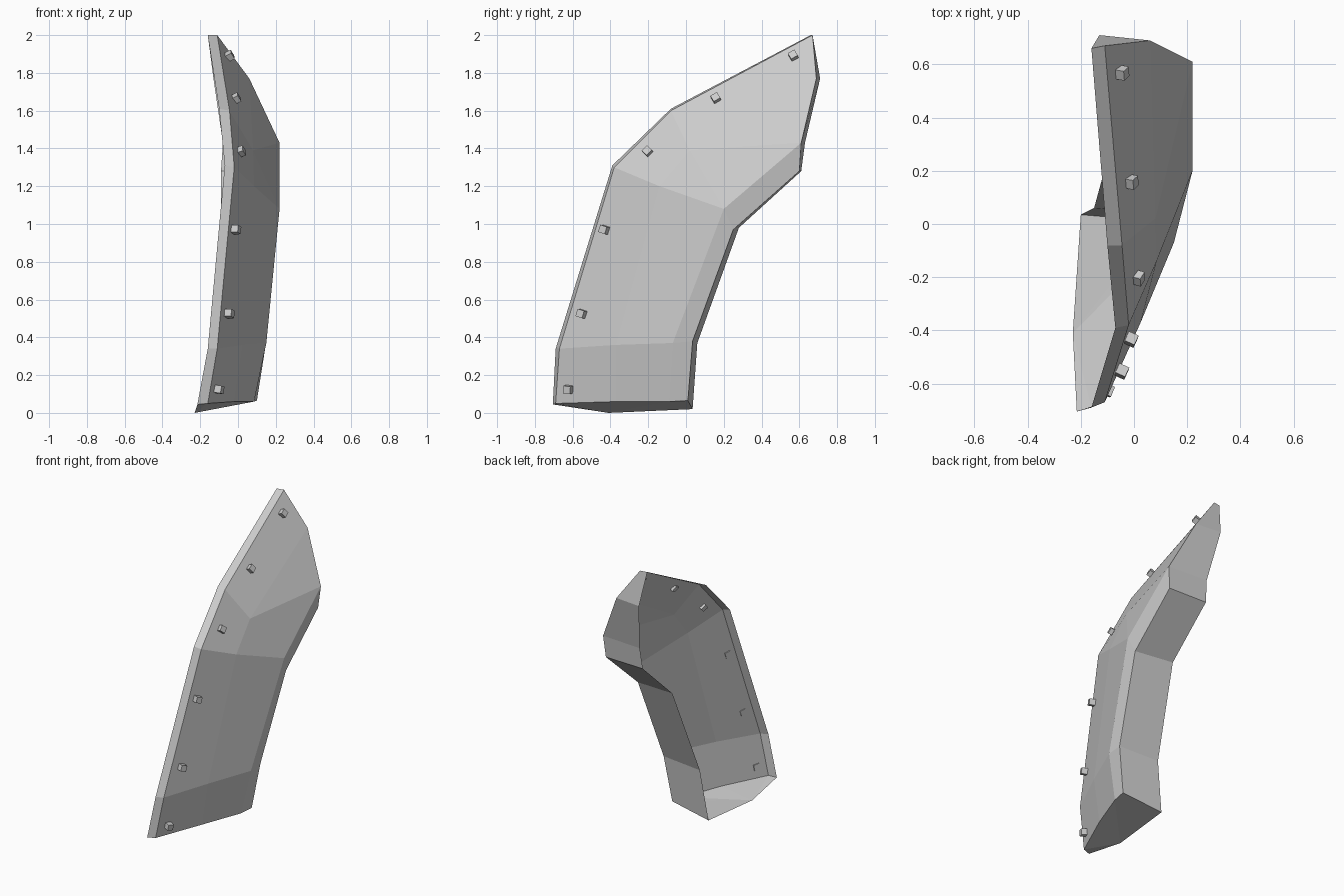
import bpy
import bmesh
from mathutils import Vector, Matrix

default_cube = bpy.data.objects.get("Cube")
if default_cube:
    bpy.data.objects.remove(default_cube, do_unlink=True)

grey = bpy.data.materials.new("plain_grey")
grey.use_nodes = True
grey.diffuse_color = (0.6, 0.6, 0.6, 1)
grey.node_tree.nodes["Principled BSDF"].inputs["Base Color"].default_value = (0.6, 0.6, 0.6, 1)


def finish(bm, name):
    """Turn a bmesh into a flat-shaded grey object."""
    mesh = bpy.data.meshes.new(name)
    bm.to_mesh(mesh)
    bm.free()
    mesh.materials.append(grey)
    obj = bpy.data.objects.new(name, mesh)
    bpy.context.collection.objects.link(obj)
    return obj


# Long rails of the plate, each running from the bottom upwards
rails = {
    "rim": [(-.215, -.705, .045), (-.16, -.69, .34), (-.07, -.39, 1.31), (-.1, -.08, 1.61), (-.16, .66, 2)],
    "edge": [(-.16, -.69, .05), (-.11, -.67, .34), (-.02, -.38, 1.3), (-.045, -.08, 1.6), (-.11, .67, 2)],
    "middle": [(-.02, -.37, .06), (.025, -.37, .36), (.085, -.14, 1.2), (.08, .02, 1.39)],
    "ridge": [(.085, -.09, .06), (.15, -.07, .37), (.22, .2, 1.08), (.22, .61, 1.43), (.06, .69, 1.77)],
    "corner": [(.1, .01, .065), (.15, .035, .38), (.2, .25, .97), (.205, .6, 1.28)],
    "back": [(-.2, .035, .02), (-.15, .06, .37), (-.09, .28, .98), (-.09, .61, 1.28), (-.08, .63, 1.43), (-.13, .71, 1.77)],
}

bm = bmesh.new()
rim, edge, middle, ridge, corner, back = (
    [bm.verts.new(p) for p in rail] for rail in rails.values())
face = bm.faces.new


def bridge(a, b, rows):
    """Join neighbouring rails with a strip of quads."""
    for i in range(rows):
        face((a[i], b[i], b[i + 1], a[i + 1]))


# Front lip, broad outer side and returned back wall
bridge(rim, edge, 4)
bridge(edge, middle, 3)
bridge(middle, ridge, 2)
bridge(ridge, corner, 3)
bridge(corner, back, 3)

# Creased shoulder above the bend
face((middle[2], ridge[2], middle[3]))
face((middle[3], ridge[2], ridge[3]))
face((middle[3], ridge[3], ridge[4]))
face((edge[3], middle[3], ridge[4], edge[4]))

# Upper back wall and pointed end
face((ridge[3], corner[3], back[3], back[4]))
face((ridge[3], back[4], back[5], ridge[4]))
face((edge[4], ridge[4], back[5], rim[4]))

# Bottom plate; the inner side of the shell stays open
heel = bm.verts.new((-.23, -.41, 0))
for pair in ((rim, edge), (edge, middle), (middle, ridge), (ridge, corner), (corner, back)):
    face((heel, pair[1][0], pair[0][0]))
bm.normal_update()
finish(bm, "curved_plate")

# Studs along the front edge, set through the plate: centre and edge segment
studs = [(-.11, -.62, .125, 0), (-.055, -.55, .525, 1), (-.02, -.43, .97, 1),
         (.005, -.2, 1.38, 2), (-.02, .16, 1.66, 3), (-.055, .57, 1.885, 3)]
for number, (x, y, z, row) in enumerate(studs, 1):
    low, high = Vector(rails["edge"][row]), Vector(rails["edge"][row + 1])
    along = (high - low).normalized()
    inner = Vector(rails["middle"][row]) - low
    normal = inner.cross(along).normalized()
    if normal.x < 0:
        normal.negate()
    side = normal.cross(along)
    frame = Matrix((along, side, normal)).transposed().to_4x4()
    frame.translation = Vector((x, y, z)) + normal * .008
    bm = bmesh.new()
    bmesh.ops.create_cube(bm, size=1, matrix=frame @ Matrix.Diagonal((.04, .04, .045, 1)))
    finish(bm, f"stud_{number}")
